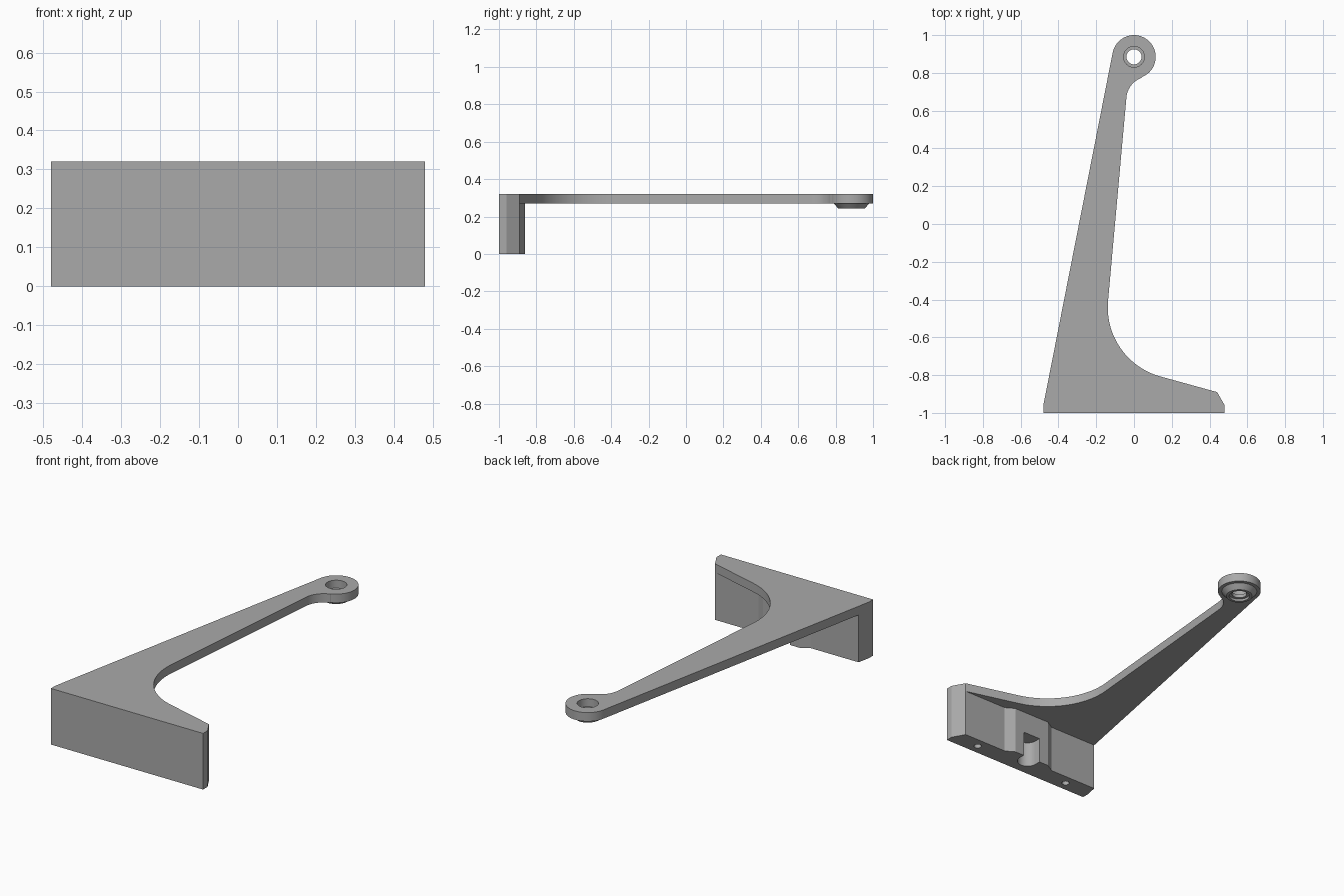
import bpy, bmesh
from math import cos, sin, radians, pi
from mathutils import Vector, Matrix

cube = bpy.data.objects.get("Cube")
if cube:
    bpy.data.objects.remove(cube, do_unlink=True)

# One plain grey for the whole bracket
grey = bpy.data.materials.new("plain_grey")
grey.use_nodes = True
GREY = (0.4, 0.4, 0.4, 1)
grey.diffuse_color = GREY
grey.node_tree.nodes["Principled BSDF"].inputs["Base Color"].default_value = GREY

PLATE_LOW, TOP = 0.27, 0.32
HEAD = (0, 0.885)


def arc(cx, cy, r, a0, a1, steps):
    angles = [radians(a0 + (a1 - a0) * i / steps) for i in range(steps + 1)]
    return [(cx + r * cos(a), cy + r * sin(a)) for a in angles]


def finish(name, bm):
    bmesh.ops.recalc_face_normals(bm, faces=bm.faces)
    mesh = bpy.data.meshes.new(name)
    bm.to_mesh(mesh)
    bm.free()
    mesh.materials.append(grey)
    obj = bpy.data.objects.new(name, mesh)
    bpy.context.collection.objects.link(obj)
    return obj


def prism(name, outline, z0, z1):
    bm = bmesh.new()
    base = bm.faces.new([bm.verts.new((x, y, z0)) for x, y in outline])
    extruded = bmesh.ops.extrude_face_region(bm, geom=[base])["geom"]
    verts = [g for g in extruded if isinstance(g, bmesh.types.BMVert)]
    bmesh.ops.translate(bm, verts=verts, vec=(0, 0, z1 - z0))
    return finish(name, bm)


def ring(name, profile, centre, steps=64):
    bm = bmesh.new()
    verts = [bm.verts.new((r, 0, z)) for r, z in profile]
    edges = [bm.edges.new((v, verts[i - 1])) for i, v in enumerate(verts)]
    bmesh.ops.spin(bm, geom=verts + edges, cent=(0, 0, 0), axis=(0, 0, 1),
                   angle=2 * pi, steps=steps, use_duplicate=False)
    bmesh.ops.remove_doubles(bm, verts=bm.verts, dist=1e-5)
    bmesh.ops.transform(bm, matrix=Matrix.Translation((*centre, 0)), verts=bm.verts)
    return finish(name, bm)


def cut(obj, cutter):
    mod = obj.modifiers.new("cut", 'BOOLEAN')
    mod.operation, mod.solver, mod.object = 'DIFFERENCE', 'EXACT', cutter
    bpy.context.view_layer.objects.active = obj
    bpy.ops.object.modifier_apply(modifier=mod.name)
    bpy.data.objects.remove(cutter, do_unlink=True)


def smooth(obj):
    bpy.ops.object.select_all(action='DESELECT')
    obj.select_set(True)
    bpy.context.view_layer.objects.active = obj
    bpy.ops.object.shade_smooth_by_angle(angle=radians(25))


# Flat tapering arm with filleted root and round head
FOOT = [(-0.48, -0.96), (-0.48, -1), (0.48, -1), (0.48, -0.96), (0.44, -0.89)]
outline = (FOOT
           + arc(0.241, -0.441, 0.38, 254.6, 175, 28)
           + arc(0.0795, 0.66, 0.12, 175, 109.5, 14)
           + arc(*HEAD, 0.115, -68, 168.9, 48))
arm = prism("arm_plate", outline, PLATE_LOW, TOP)
cut(arm, prism("head_hole", arc(*HEAD, 0.055, 0, 354.375, 63), 0.2, 0.4))

# Conical boss under the head, with a narrower neck inside its bore
boss = ring("head_boss", [(0.095, PLATE_LOW), (0.07, 0.242), (0.055, 0.242), (0.055, 0.255),
                          (0.04, 0.255), (0.04, 0.275), (0.055, 0.275), (0.055, PLATE_LOW)], HEAD)

# Upright mounting wall with a raised pad in the middle of its back
pad = [(0.165, -0.89), (0.115, -0.86), (-0.115, -0.86), (-0.165, -0.89)]
wall = prism("mounting_wall", FOOT + pad + [(-0.466, -0.89)], 0, PLATE_LOW)

# Round-ended slot in the pad, open at the back and underneath
slot = arc(0, -0.895, 0.055, 180, 360, 24) + [(0.055, -0.8), (-0.055, -0.8)]
cut(wall, prism("slot_cutter", slot, -0.1, 0.145))

# Two blind screw holes in the underside
for side in (-1, 1):
    cut(wall, prism("screw_hole", arc(side * 0.31, -0.945, 0.02, 0, 345, 23), -0.1, 0.15))

for part in (arm, boss, wall):
    smooth(part)
